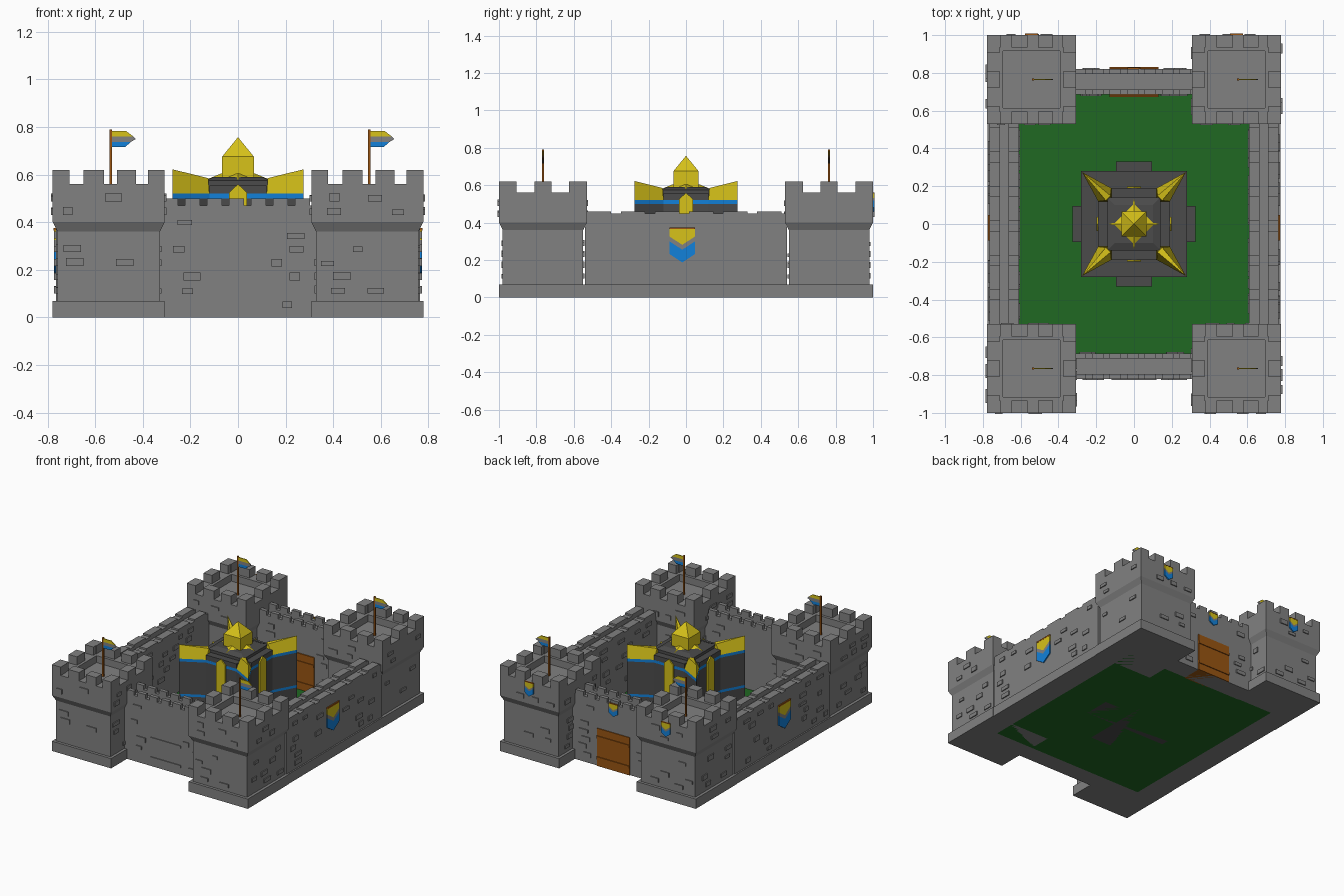
import bpy, bmesh, random
from mathutils import Vector

random.seed(4)
if "Cube" in bpy.data.objects:
    bpy.data.objects.remove(bpy.data.objects["Cube"])


def material(name, rgb):
    m = bpy.data.materials.new(name)
    m.use_nodes = True
    m.diffuse_color = (*rgb, 1)
    m.node_tree.nodes["Principled BSDF"].inputs["Base Color"].default_value = (*rgb, 1)
    return m


STONE = material("stone grey", (0.22, 0.22, 0.22))
DARK = material("dark slate", (0.07, 0.07, 0.07))
GOLD = material("gold yellow", (0.68, 0.54, 0.01))
BLUE = material("bright blue", (0.006, 0.22, 0.7))
WOOD = material("brown wood", (0.32, 0.09, 0.006))
GRASS = material("grass green", (0.014, 0.14, 0.016))


def finish(bm, name, mats):
    bmesh.ops.recalc_face_normals(bm, faces=bm.faces)
    me = bpy.data.meshes.new(name)
    bm.to_mesh(me)
    bm.free()
    for m in mats:
        me.materials.append(m)
    ob = bpy.data.objects.new(name, me)
    bpy.context.collection.objects.link(ob)
    return ob


def boxes(name, mat, items):
    """One object from boxes given as x0, x1, y0, y1, z0, z1."""
    bm = bmesh.new()
    for x0, x1, y0, y1, z0, z1 in items:
        vs = bmesh.ops.create_cube(bm, size=1)["verts"]
        for v in vs:
            v.co = ((x0 + x1) / 2 + v.co.x * (x1 - x0), (y0 + y1) / 2 + v.co.y * (y1 - y0),
                    (z0 + z1) / 2 + v.co.z * (z1 - z0))
    return finish(bm, name, [mat])


def loft(name, mats, rings, bands=None):
    """Closed solid through rings of points; bands gives a material per level."""
    bm = bmesh.new()
    loops = [[bm.verts.new(p) for p in ring] for ring in rings]
    n = len(loops[0])
    for k in range(len(loops) - 1):
        for i in range(n):
            j = (i + 1) % n
            f = bm.faces.new((loops[k][i], loops[k][j], loops[k + 1][j], loops[k + 1][i]))
            f.material_index = bands[k] if bands else 0
    bm.faces.new(loops[0])
    bm.faces.new(loops[-1]).material_index = bands[-1] if bands else 0
    return finish(bm, name, mats)


def square(cx, cy, r, z):
    return [(cx + a * r, cy + b * r, z) for a, b in ((-1, -1), (1, -1), (1, 1), (-1, 1))]


def diamond(r, z):
    return [(a * r, b * r, z) for a, b in ((-1, 0), (0, -1), (1, 0), (0, 1))]


def plate(name, mat, pts, origin, u, normal, depth=0.008):
    """Flat upright shape extruded along its normal."""
    o, u, n = Vector(origin), Vector(u), Vector(normal) * depth
    ring = [o + u * a + Vector((0, 0, b)) for a, b in pts]
    return loft(name, [mat], [ring, [p + n for p in ring]])


def banner(name, origin, u, normal, w, h):
    """Hanging pennant: rod, gold shield and two chevrons, origin at top centre."""
    def chevron(top, low):
        return [(-w, -top * h), (0, -(top + .22) * h), (w, -top * h),
                (w, -low * h), (0, -(low + .22) * h), (-w, -low * h)]
    plate(name + "_rod", WOOD, [(-w, 0), (w, 0), (w, -.05 * h), (-w, -.05 * h)], origin, u, normal, .009)
    plate(name + "_shield", GOLD, [(-w, -.05 * h), (w, -.05 * h), (w, -.25 * h), (0, -.47 * h), (-w, -.25 * h)],
          origin, u, normal)
    plate(name + "_middle", STONE, chevron(.25, .38), origin, u, normal)
    plate(name + "_tail", BLUE, chevron(.38, .72), origin, u, normal)


def bricks(out, axis, plane, side, u0, u1, z0, z1):
    """Scatter slightly raised stones over a wall face."""
    z = z0 + .02
    while z < z1 - .03:
        u = u0 + random.uniform(.01, .09)
        while u < u1 - .08:
            w, h = random.uniform(.04, .075), random.uniform(.02, .035)
            a, b = sorted((plane, plane + side * .007))
            if random.random() < .6:
                out.append((a, b, u, u + w, z, z + h) if axis == "x" else (u, u + w, a, b, z, z + h))
            u += w + random.uniform(.05, .14)
        z += .058


# Courtyard
boxes("lawn", GRASS, [(-.61, .61, -.69, .69, 0, .012)])

# Corner towers with parapets, flags and stones
stones = []
for sx in (-1, 1):
    for sy in (-1, 1):
        cx, cy = sx * .543, sy * .765
        tag = ("left" if sx > 0 else "right") + ("_front" if sy < 0 else "_back")
        R = .235
        loft("tower_" + tag, [STONE],
             [square(cx, cy, r, z) for r, z in ((R, 0), (R, .07), (.215, .07), (.215, .36), (R, .4),
                                                (R, .56), (.15, .56), (.15, .51))])
        teeth = []
        d = .066
        for k in (-1, 1):
            e0, e1 = sorted((cy + k * R, cy + k * (R - d)))
            for a, b in ((-R, -.165), (-.105, -.02), (.035, .115), (.165, R)):
                teeth.append((cx + a, cx + b, e0, e1, .56, .62))
            e0, e1 = sorted((cx + k * R, cx + k * (R - d)))
            teeth.append((e0, e1, cy - .045, cy + .045, .56, .62))
            for s in (-1, 1):
                a, b = sorted((s * (R - d), s * .14))
                teeth.append((e0, e1, cy + a, cy + b, .56, .62))
        boxes("merlons_" + tag, STONE, teeth)
        for axis, c, o in (("x", cx, cy), ("y", cy, cx)):
            for k in (-1, 1):
                bricks(stones, axis, c + k * .215, k, o - .21, o + .21, .08, .36)
                bricks(stones, axis, c + k * R, k, o - .22, o + .22, .41, .55)
        # Flag with three stripes and a pointed end
        px = cx + .008
        boxes("flag_pole_" + tag, WOOD, [(px - .005, px + .005, cy - .005, cy + .005, .5, .79)])
        o = (px, cy - .003, .715)
        plate("flag_gold_" + tag, GOLD, [(0, .045), (.095, .045), (.065, .068), (0, .068)], o, (1, 0, 0), (0, 1, 0), .006)
        plate("flag_grey_" + tag, STONE, [(0, .022), (.085, .022), (.105, .034), (.095, .045), (0, .045)],
              o, (1, 0, 0), (0, 1, 0), .006)
        plate("flag_blue_" + tag, BLUE, [(0, 0), (.06, 0), (.085, .022), (0, .022)], o, (1, 0, 0), (0, 1, 0), .006)
        if sy > 0:
            banner("tower_banner_" + tag, (cx, cy + R, .56), (1, 0, 0), (0, 1, 0), .035, .11)

# Side walls with plinth and notched parapets
for s in (-1, 1):
    tag = "left" if s > 0 else "right"

    def span(a, b):
        return tuple(sorted((s * a, s * b)))
    parts = [(*span(.61, .765), -.54, .54, 0, .425), (*span(.61, .775), -.54, .54, 0, .07)]
    for a, b in ((.61, .665), (.71, .765)):
        parts.append((*span(a, b), -.54, .54, .42, .448))
        for i in range(6):
            y = -.53 + i * .182
            parts.append((*span(a, b), y, y + .13, .448, .46))
    boxes("side_wall_" + tag, STONE, parts)
    for a, b in ((-.53, -.11), (.08, .53)):
        bricks(stones, "x", s * .765, s, a, b, .08, .43)
    bricks(stones, "x", s * .61, -s, -.52, .52, .02, .43)
    banner("side_banner_" + tag, (s * .765, -.02, .375), (0, 1, 0), (s, 0, 0), .067, .2)

# Front and back walls with crenellations
for s in (-1, 1):
    tag = "back" if s > 0 else "front"
    y0, y1 = sorted((s * .685, s * .82))
    parts = [(-.33, .33, y0, y1, 0, .44)]
    for a, b in ((y0, y0 + .027), (y1 - .027, y1)):
        parts.append((-.33, .33, a, b, .44, .47))
        for i in range(7):
            x = -.315 + i * .0925
            parts.append((x, x + .062, a, b, .47, .5))
    boxes("wall_" + tag, STONE, parts)
    for a, b in ((-.31, -.13), (.13, .31)):
        bricks(stones, "y", s * .82, s, a, b, .02, .44)
        bricks(stones, "y", s * .685, -s, a, b, .02, .44)
boxes("wall_stones", STONE, stones)
boxes("front_strips", STONE, [(-.12, .12, -.826, -.81, z, z + .018) for z in (.05, .19)])

# Wooden gate through the back wall
boxes("gate", WOOD, [(-.13, .13, .677, .826, 0, .27)])
boxes("gate_braces", WOOD, [(-.13, .13, .672, .832, z, z + .018) for z in (.05, .2)])
banner("gate_banner", (0, .82, .48), (1, 0, 0), (0, 1, 0), .035, .1)

# Central keep: stepped base
boxes("keep_base", DARK, [(-.28, .28, -.28, .28, 0, .1), (-.325, .325, -.095, .095, 0, .06),
                          (-.095, .095, -.33, .33, 0, .06)])

# Keep body: four-pointed star plan with blue bands and gold tips
quarter = [(.19, -.12), (.19, .12), (.275, .275)]
plan = []
for _ in range(4):
    plan += quarter
    quarter = [(-y, x) for x, y in quarter]


def star(z):
    return [(x, y, z) for x, y in plan]


loft("keep_body", [DARK, BLUE], [star(z) for z in (.09, .25, .268, .5, .52)], [0, 1, 0, 1, 0])
for sx in (-1, 1):
    for sy in (-1, 1):
        def horn(pts):
            return [(sx * a, sy * b, z) for a, b, z in pts]
        bm = bmesh.new()
        p = [bm.verts.new(c) for c in horn([(.12, .19, .52), (.275, .275, .52), (.19, .12, .52), (.12, .12, .52),
                                            (.275, .275, .622), (.125, .15, .585), (.15, .125, .585)])]
        for f in ((0, 1, 4, 5), (1, 2, 6, 4), (4, 6, 5), (2, 3, 6), (3, 0, 5), (3, 5, 6), (0, 3, 2, 1)):
            bm.faces.new([p[i] for i in f])
        finish(bm, "keep_horn", [GOLD])

# Keep roof, bays and pointed gold doors
boxes("keep_bays", DARK, [(-.19, .19, -.12, .12, .51, .555), (-.12, .12, -.19, .19, .51, .555)])
loft("keep_roof", [DARK], [square(0, 0, r, z) for r, z in ((.14, .52), (.14, .575), (.1, .59))])
arch = [(-.037, -.46), (.037, -.46), (.037, -.035), (0, 0), (-.037, -.035)]
for n in ((1, 0, 0), (-1, 0, 0), (0, 1, 0), (0, -1, 0)):
    plate("keep_door", GOLD, arch, Vector(n) * .19 + Vector((0, 0, .56)), (n[1], n[0], 0), n, .009)

# Gold cupola
loft("cupola_skirt", [GOLD], [diamond(r, z) for r, z in ((.13, .575), (.13, .58), (.07, .605))])
loft("cupola", [GOLD], [square(0, 0, r, z) for r, z in ((.067, .58), (.067, .675), (.001, .756))])
